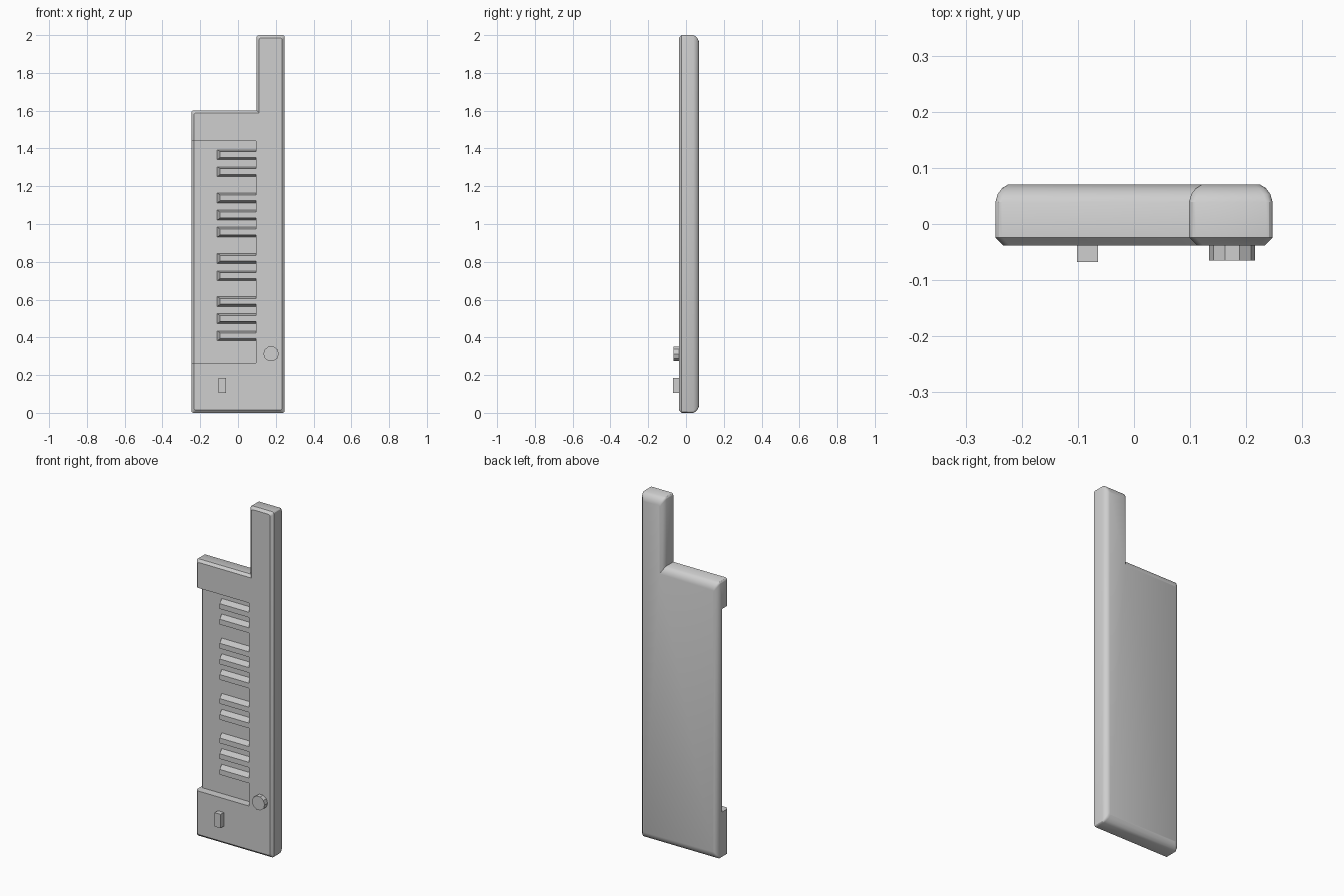
import bpy, bmesh, math

if "Cube" in bpy.data.objects:
    bpy.data.objects.remove(bpy.data.objects["Cube"], do_unlink=True)

COLOUR = (0.62, 0.62, 0.62, 1)
grey = bpy.data.materials.new("light grey")
grey.use_nodes = True
grey.diffuse_color = COLOUR
grey.node_tree.nodes["Principled BSDF"].inputs["Base Color"].default_value = COLOUR


def loft(name, rings):
    """Skin equal-length rings of points and cap both ends."""
    bm = bmesh.new()
    loops = [[bm.verts.new(p) for p in ring] for ring in rings]
    n = len(rings[0])
    for a, b in zip(loops, loops[1:]):
        for i in range(n):
            j = (i + 1) % n
            bm.faces.new((a[i], a[j], b[j], b[i]))
    bm.faces.new(loops[0])
    bm.faces.new(loops[-1])
    bmesh.ops.recalc_face_normals(bm, faces=bm.faces[:])
    mesh = bpy.data.meshes.new(name)
    bm.to_mesh(mesh)
    bm.free()
    mesh.materials.append(grey)
    obj = bpy.data.objects.new(name, mesh)
    bpy.context.collection.objects.link(obj)
    return obj


def rect(x0, x1, z0, z1, y):
    return [(x0, y, z0), (x1, y, z0), (x1, y, z1), (x0, y, z1)]


# Body outline corners: x, z, inward direction in x and z
CORNERS = [(-0.247, 0, 1, 1), (0.247, 0, -1, 1), (0.247, 2, -1, -1),
           (0.098, 2, 1, -1), (0.098, 1.602, 1, -1), (-0.247, 1.602, 1, -1)]
INNER = 4        # index of the concave corner
RADIUS = 0.012   # small rounding of the outline corners


def outline(y, inset_x, inset_z):
    """Inset body outline with rounded convex corners."""
    pts = []
    for k, (cx, cz, sx, sz) in enumerate(CORNERS):
        x, z = cx + sx * inset_x, cz + sz * inset_z
        if k == INNER:
            pts.append((x, y, z))
            continue
        angles = [math.radians(30 * s) for s in range(4)]
        arc = [(x + sx * RADIUS * (1 - math.sin(a)), y,
                z + sz * RADIUS * (1 - math.cos(a))) for a in angles]
        # each arc follows the direction of the outline
        came_vertical = abs(CORNERS[k - 1][0] - cx) < 1e-6
        pts += arc[::-1] if came_vertical else arc
    return pts


# Body: chamfered front rim, rounded back rim that is longer at the ends
FRONT, RIM = -0.038, 0.014
body = loft("body", [outline(*ring) for ring in (
    (FRONT, RIM, RIM), (FRONT + RIM, 0, 0), (0.039, 0, 0),
    (0.053, 0.004, 0.008), (0.064, 0.012, 0.022), (0.07, 0.022, 0.04))])

# Keyboard recess, open at the side, with the rim chamfer carried along its floor
FLOOR = 0.008
section = [(-0.4, -0.2), (0.096, -0.2), (0.096, FLOOR), (-0.247 + RIM, FLOOR),
           (-0.247 - RIM, FLOOR + 2 * RIM), (-0.4, FLOOR + 2 * RIM)]
cutter = loft("recess_cutter", [[(x, y, z) for x, y in section] for z in (0.265, 1.44)])
cutter.hide_render = True
cut = body.modifiers.new("recess", 'BOOLEAN')
cut.object = cutter
cut.solver = 'EXACT'
bpy.ops.object.select_all(action='DESELECT')
body.select_set(True)
bpy.context.view_layer.objects.active = body
bpy.ops.object.modifier_apply(modifier=cut.name)
bpy.data.objects.remove(cutter, do_unlink=True)
bpy.ops.object.shade_smooth_by_angle(angle=math.radians(30))

# Raised keys with sloping sides
for i, z in enumerate((1.367, 1.277, 1.138, 1.047, 0.957, 0.818, 0.726, 0.59, 0.499, 0.408)):
    loft(f"raised_key_{i + 1}", [
        rect(-0.11, 0.096, z - 0.026, z + 0.026, FLOOR),
        rect(-0.094, 0.096, z - 0.014, z + 0.016, -0.033)])

# Round knob
ring = [(0.175 + 0.041 * math.cos(math.tau * k / 10), 0.313 + 0.041 * math.sin(math.tau * k / 10))
        for k in range(10)]
loft("knob", [[(x, y, z) for x, z in ring] for y in (-0.065, FRONT)])

# Slider switch
loft("slider_switch", [rect(-0.102, -0.064, 0.105, 0.185, y) for y in (-0.068, FRONT)])
